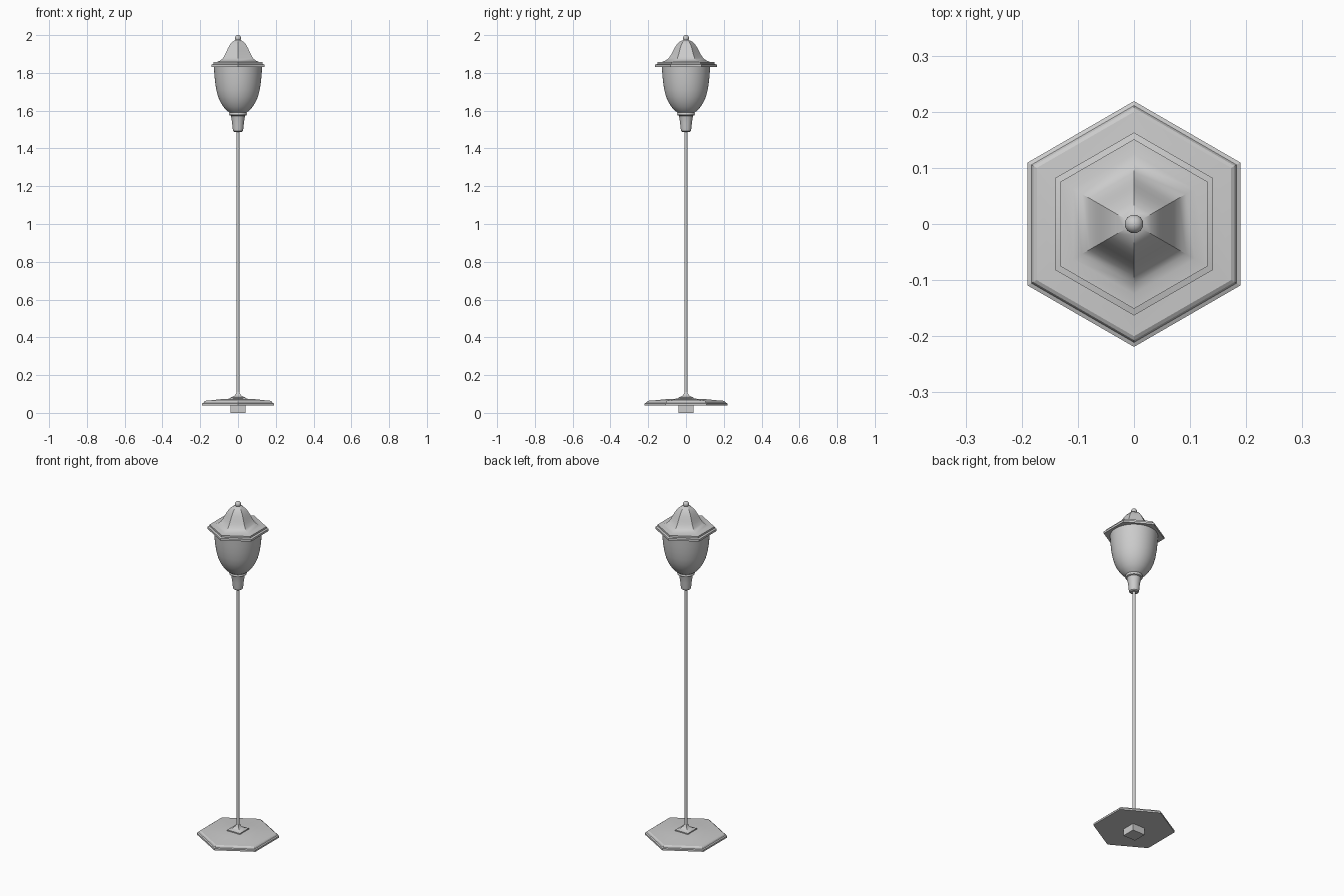
import bpy, bmesh, math

if "Cube" in bpy.data.objects:
    bpy.data.objects.remove(bpy.data.objects["Cube"])


def lathe(name, profile, sides, start=0.0, angle=30):
    """Spin an (r, z) profile from bottom to top into a closed solid."""
    bm = bmesh.new()
    rings = []
    for r, z in profile:
        rings.append([bm.verts.new((r * math.cos(start + 2 * math.pi * i / sides),
                                    r * math.sin(start + 2 * math.pi * i / sides), z))
                      for i in range(sides)])
    for a, b in zip(rings, rings[1:]):
        for i in range(sides):
            j = (i + 1) % sides
            bm.faces.new((a[i], a[j], b[j], b[i]))
    bm.faces.new(rings[0][::-1])
    bm.faces.new(rings[-1])
    me = bpy.data.meshes.new(name)
    bm.to_mesh(me)
    bm.free()
    ob = bpy.data.objects.new(name, me)
    bpy.context.collection.objects.link(ob)
    bpy.ops.object.select_all(action='DESELECT')
    ob.select_set(True)
    bpy.context.view_layer.objects.active = ob
    bpy.ops.object.shade_smooth_by_angle(angle=math.radians(angle))
    return ob


HEX = math.pi / 2          # corners on the y axis
SQ = math.pi / 4           # square aligned with the axes
R2 = math.sqrt(2)

# Square foot stub under the plate
lathe("foot_stub", [(0.04 * R2, 0.0), (0.04 * R2, 0.045)], 4, SQ)

# Hexagonal base plate with stepped rim
lathe("base_plate", [(0.219, 0.04), (0.219, 0.05), (0.211, 0.053), (0.207, 0.06),
                     (0.20, 0.064), (0.17, 0.066), (0.10, 0.073), (0.03, 0.076)], 6, HEX, 20)

# Square flared collar where the pole meets the base
lathe("pole_collar", [(r * R2, z) for r, z in
                      [(0.041, 0.07), (0.041, 0.081), (0.03, 0.085), (0.019, 0.091),
                       (0.012, 0.099), (0.008, 0.11)]], 4, SQ)

# Pole
lathe("pole", [(0.009, 0.07), (0.009, 1.50)], 24)

# Socket under the lamp, with ring
lathe("lamp_socket", [(0.02, 1.487), (0.026, 1.492), (0.029, 1.51), (0.031, 1.535),
                      (0.036, 1.565), (0.038, 1.573), (0.045, 1.576), (0.047, 1.583),
                      (0.045, 1.59), (0.04, 1.593)], 32)

# Round glass cup
lathe("lamp_glass", [(0.042, 1.588), (0.06, 1.601), (0.077, 1.62), (0.093, 1.645),
                     (0.106, 1.675), (0.115, 1.71), (0.121, 1.75), (0.125, 1.79),
                     (0.128, 1.84)], 48)

# Hexagonal roof with stepped rim and bell-shaped slope
lathe("roof", [(0.163, 1.832), (0.163, 1.844), (0.151, 1.847), (0.151, 1.857),
               (0.125, 1.859), (0.107, 1.866), (0.092, 1.878), (0.08, 1.895),
               (0.07, 1.914), (0.06, 1.933), (0.048, 1.951), (0.035, 1.964),
               (0.02, 1.972), (0.008, 1.975)], 6, HEX)

# Ball finial
bpy.ops.mesh.primitive_uv_sphere_add(segments=24, ring_count=12, radius=0.0165,
                                     location=(0, 0, 1.9835))
bpy.context.object.name = "ball_finial"
bpy.ops.object.shade_smooth()
